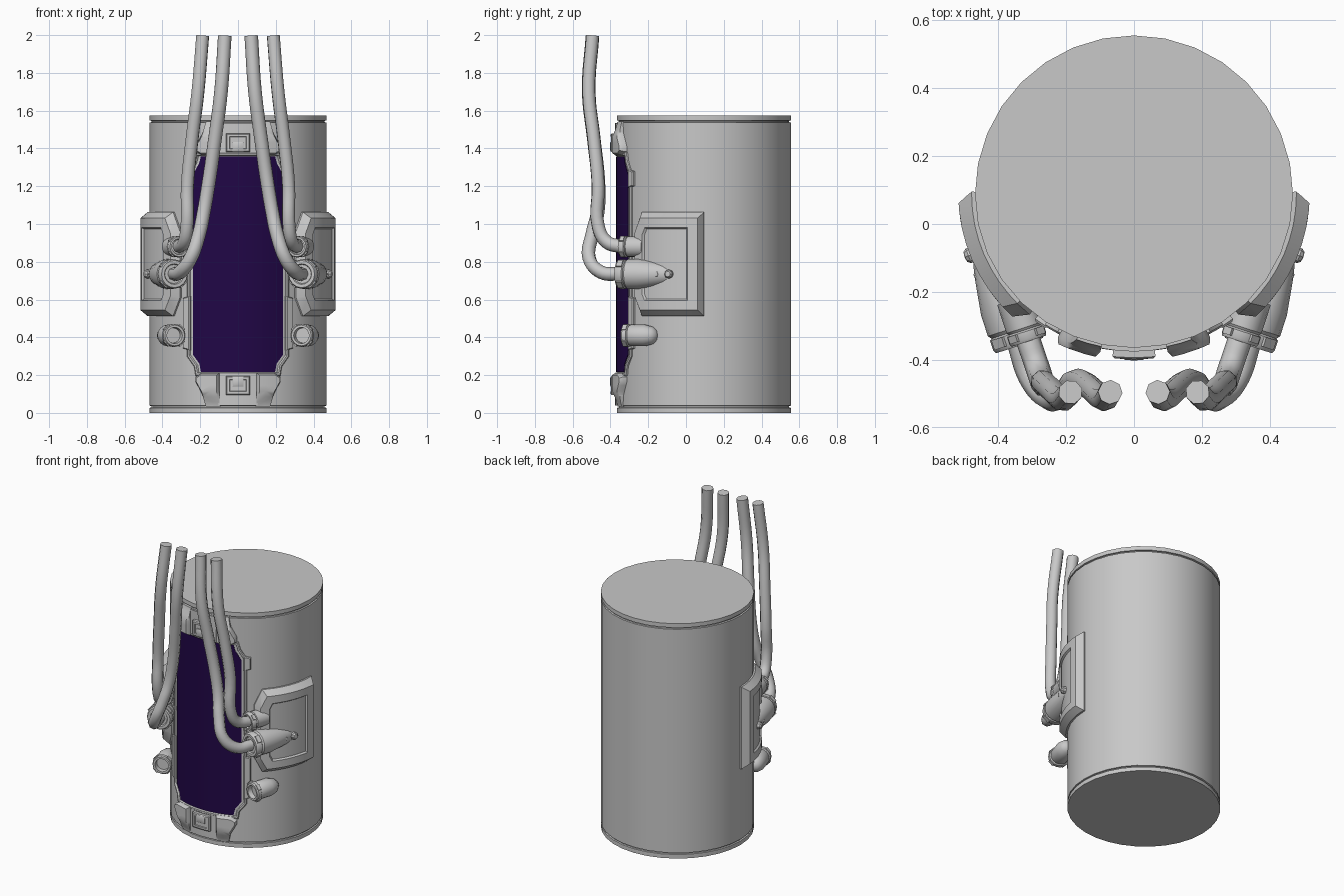
import bpy, bmesh, math
from mathutils import Vector, Matrix

if "Cube" in bpy.data.objects:
    bpy.data.objects.remove(bpy.data.objects["Cube"])

CY, KY, R = 0.087, 0.965, 0.47      # tank centre, front flattening, wrap radius
STEP = math.radians(5.625)


def material(name, rgb):
    m = bpy.data.materials.new(name)
    m.diffuse_color = (*rgb, 1)
    m.use_nodes = True
    m.node_tree.nodes["Principled BSDF"].inputs["Base Color"].default_value = m.diffuse_color
    return m


GREY = material("grey metal", (0.58, 0.58, 0.58))
PURPLE = material("dark purple glass", (0.015, 0.002, 0.062))


def finish(name, mesh, mat, mirror=False, angle=35):
    mesh.materials.clear()
    mesh.materials.append(mat)
    for p in mesh.polygons:
        p.use_smooth = True
    mesh.set_sharp_from_angle(angle=math.radians(angle))
    ob = bpy.data.objects.new(name, mesh)
    bpy.context.collection.objects.link(ob)
    if mirror:
        ob.modifiers.new("mirror", 'MIRROR').use_mirror_merge = False
    return ob


def from_bmesh(name, bm, mat, mirror=False, angle=35):
    me = bpy.data.meshes.new(name)
    bm.to_mesh(me)
    bm.free()
    return finish(name, me, mat, mirror, angle)


def ang(x):
    return math.asin(x / R)


def on_tank(a, z, r):
    return Vector((r * math.sin(a), CY - KY * r * math.cos(a), z))


def inset_polygon(pts, d):
    """Move every edge of a counter-clockwise polygon inwards by d."""
    out = []
    for i, p in enumerate(pts):
        e1 = (p - pts[i - 1]).normalized()
        e2 = (pts[(i + 1) % len(pts)] - p).normalized()
        n1, n2 = Vector((-e1.y, e1.x)), Vector((-e2.y, e2.x))
        out.append(p + (n1 + n2) * (d / max(0.3, 1 + n1.dot(n2))))
    return out


def plate(name, outline, steps, mat=GREY, mirror=False, cuts=(), limit=None):
    """Flat (angle, z) outline, inset in steps of (inset, radius), wrapped on the tank."""
    pts = [Vector((a * R, z)) for a, z in outline]
    if sum(p.x * q.y - q.x * p.y for p, q in zip(pts, pts[1:] + pts[:1])) < 0:
        pts.reverse()
    bm = bmesh.new()
    ring = [bm.verts.new((p.x, p.y, 0.445)) for p in pts]
    n = len(pts)
    for inset, r in steps:
        pts = inset_polygon(pts, inset)
        new = [bm.verts.new((p.x, p.y, r)) for p in pts]
        for i in range(n):
            j = (i + 1) % n
            bm.faces.new((ring[i], ring[j], new[j], new[i]))
        ring = new
    bm.faces.new(ring)
    planes = [((k * STEP * R, 0, 0), (1, 0, 0)) for k in range(-16, 17)]
    planes += [((0, z, 0), (0, 1, 0)) for z in cuts]
    for co, no in planes:
        bmesh.ops.bisect_plane(bm, geom=bm.verts[:] + bm.edges[:] + bm.faces[:],
                               dist=1e-5, plane_co=co, plane_no=no)
    for v in bm.verts:
        r = min(v.co.z, limit(v.co.y)) if limit else v.co.z
        v.co = on_tank(v.co.x / R, v.co.y, r)
    return from_bmesh(name, bm, mat, mirror)


def lathe(name, profile, n, origin=(0, 0, 0), axis=(0, 0, 1), mirror=False, lugs=None, tank=False):
    """Turned part; profile is (radius, height along axis). lugs = (radius, height, size)."""
    bm = bmesh.new()
    rings = [[bm.verts.new((r * math.cos(2 * math.pi * i / n), r * math.sin(2 * math.pi * i / n), h))
              for i in range(n)] for r, h in profile]
    for a, b in zip(rings, rings[1:]):
        for i in range(n):
            j = (i + 1) % n
            bm.faces.new((a[i], a[j], b[j], b[i]))
    bmesh.ops.remove_doubles(bm, verts=bm.verts[:], dist=1e-5)
    if lugs:
        r, h, s = lugs
        for k in range(4):
            m = (Matrix.Rotation(math.radians(45 + 90 * k), 4, 'Z') @ Matrix.Translation((r, 0, h))
                 @ Matrix.Diagonal((s * 0.5, s * 1.5, s, 1)))
            bmesh.ops.create_cube(bm, size=1, matrix=m)
    bmesh.ops.recalc_face_normals(bm, faces=bm.faces[:])
    rot = Vector(axis).to_track_quat('Z', 'Y').to_matrix().to_4x4()
    bm.transform(Matrix.Translation(origin) @ rot)
    if tank:
        for v in bm.verts:
            v.co.y = CY + v.co.y * (KY if v.co.y < 0 else 1)
    return from_bmesh(name, bm, GREY, mirror)


# Tank body with a groove under each end cap
lathe("tank_body", [(0, 0), (0.468, 0), (0.468, 0.027), (0.459, 0.029), (0.459, 0.036), (0.468, 0.038),
                    (0.468, 1.537), (0.459, 1.539), (0.459, 1.546), (0.468, 1.548),
                    (0.468, 1.575), (0, 1.575)], 32, tank=True)


# Front window and its frame
def outline(half):
    return [(ang(x), z) for x, z in half] + [(-ang(x), z) for x, z in reversed(half)]


window = [(0.195, 0.217), (0.203, 0.26), (0.238, 0.31), (0.238, 1.26), (0.205, 1.32), (0.195, 1.357)]
frame = [(0.222, 0.195), (0.23, 0.245), (0.268, 0.30), (0.268, 1.27), (0.235, 1.33), (0.222, 1.38)]
plate("window_frame", outline(frame), [(0, 0.475), (0.006, 0.48), (0.010, 0.48), (0.004, 0.4695)])
plate("window", outline(window), [(0, 0.473)], PURPLE)

# Frame clips beside the window
for z0, z1 in ((1.19, 1.29), (0.33, 0.62), (0.79, 0.82)):
    plate("frame_clip", [(ang(0.25), z0), (ang(0.286), z0 + 0.012), (ang(0.286), z1 - 0.012), (ang(0.25), z1)],
          [(0, 0.478), (0.005, 0.484)], mirror=True)


# Brackets and latches above and below the window
def bracket_limit(z):
    d = min(z, 1.575 - z)           # distance from the nearer tank end
    return 0.474 + 0.034 * max(0, min(1, (d - 0.04) / 0.075))


for end, flip in (("top", False), ("bottom", True)):
    def at(pts):
        return [(ang(x), 1.575 - z if flip else z) for x, z in pts]
    cuts = [1.575 - z if flip else z for z in (1.43, 1.46, 1.49, 1.515)]
    plate(end + "_bracket", at([(0.095, 1.365), (0.185, 1.365), (0.215, 1.385), (0.215, 1.41),
                                (0.18, 1.48), (0.168, 1.542), (0.095, 1.542)]),
          [(0, 0.49), (0.010, 0.508)], mirror=True, cuts=cuts, limit=bracket_limit)
    plate(end + "_panel", at([(-0.1, 1.365), (0.1, 1.365), (0.1, 1.535), (-0.1, 1.535)]), [(0, 0.479)])
    plate(end + "_latch", at([(-0.06, 1.38), (0.06, 1.38), (0.06, 1.48), (-0.06, 1.48)]),
          [(0, 0.498), (0.006, 0.503), (0.012, 0.503), (0.002, 0.496)])
    plate(end + "_latch_tab", at([(-0.028, 1.385), (0.028, 1.385), (0.028, 1.435), (-0.028, 1.435)]),
          [(0, 0.503), (0.005, 0.506)])

# Curved side pads with a sunken middle
rad = math.radians
plate("side_pad", [(rad(a), z) for a, z in ((40, 0.61), (40, 0.96), (46, 1.063), (91, 1.063),
                                           (91, 0.512), (46, 0.512))],
      [(0, 0.478), (0.032, 0.517), (0.05, 0.517), (0.008, 0.506)], mirror=True)

# Hose sockets, lower nozzle and studs
AXIS = Vector((-0.31, -0.95, 0)).normalized()
lathe("large_socket", [(0, -0.01), (0.05, -0.01), (0.055, 0), (0.072, 0), (0.078, -0.01), (0.078, -0.04),
                       (0.072, -0.045), (0.08, -0.055), (0.08, -0.12), (0.062, -0.24), (0.05, -0.29), (0, -0.31)],
      16, (0.337, -0.358, 0.735), AXIS, True, (0.075, -0.025, 0.03))
lathe("small_socket", [(0, -0.01), (0.04, -0.01), (0.043, 0), (0.053, 0), (0.057, -0.008), (0.057, -0.03),
                       (0.05, -0.035), (0.055, -0.042), (0.055, -0.13), (0, -0.13)],
      16, (0.31, -0.345, 0.88), AXIS, True, (0.056, -0.019, 0.022))
lathe("nozzle", [(0, -0.03), (0.040, -0.03), (0.043, 0), (0.055, 0), (0.061, -0.008), (0.061, -0.03),
                 (0.054, -0.035), (0.057, -0.042), (0.057, -0.12), (0.045, -0.165), (0.025, -0.185), (0, -0.19)],
      16, (0.335, -0.33, 0.41), AXIS, True, (0.058, -0.018, 0.024))
for a, y in ((61, -0.15), (69, -0.09)):
    p = on_tank(rad(a), 0.735, 0.517)
    out = Vector((math.sin(rad(a)), -math.cos(rad(a)), 0))
    lathe("stud", [(0, -0.02), (0.023, -0.02), (0.023, 0.005), (0.015, 0.015), (0, 0.017)], 8, p, out, True)


# Hoses rising from the sockets
def hose(name, pts):
    cu = bpy.data.curves.new(name, 'CURVE')
    cu.dimensions = '3D'
    cu.bevel_depth, cu.bevel_resolution, cu.use_fill_caps = 0.036, 2, True
    sp = cu.splines.new('BEZIER')
    sp.resolution_u = 5
    sp.bezier_points.add(len(pts) - 1)
    for bp, co in zip(sp.bezier_points, pts):
        bp.co = co
        bp.handle_left_type = bp.handle_right_type = 'AUTO'
    tmp = bpy.data.objects.new(name + "_path", cu)
    bpy.context.collection.objects.link(tmp)
    dg = bpy.context.evaluated_depsgraph_get()
    me = bpy.data.meshes.new_from_object(tmp.evaluated_get(dg))
    bpy.data.objects.remove(tmp)
    finish(name, me, GREY, True, 50)


hose("outer_hose", [(0.312, -0.34, 0.88), (0.285, -0.42, 0.905), (0.27, -0.465, 0.99), (0.268, -0.465, 1.2),
                    (0.243, -0.488, 1.45), (0.212, -0.515, 1.7), (0.187, -0.495, 1.996)])
hose("inner_hose", [(0.338, -0.35, 0.735), (0.305, -0.45, 0.745), (0.25, -0.513, 0.82), (0.205, -0.495, 0.95),
                    (0.182, -0.468, 1.06), (0.158, -0.463, 1.2), (0.122, -0.488, 1.45), (0.09, -0.515, 1.7),
                    (0.07, -0.495, 1.996)])
